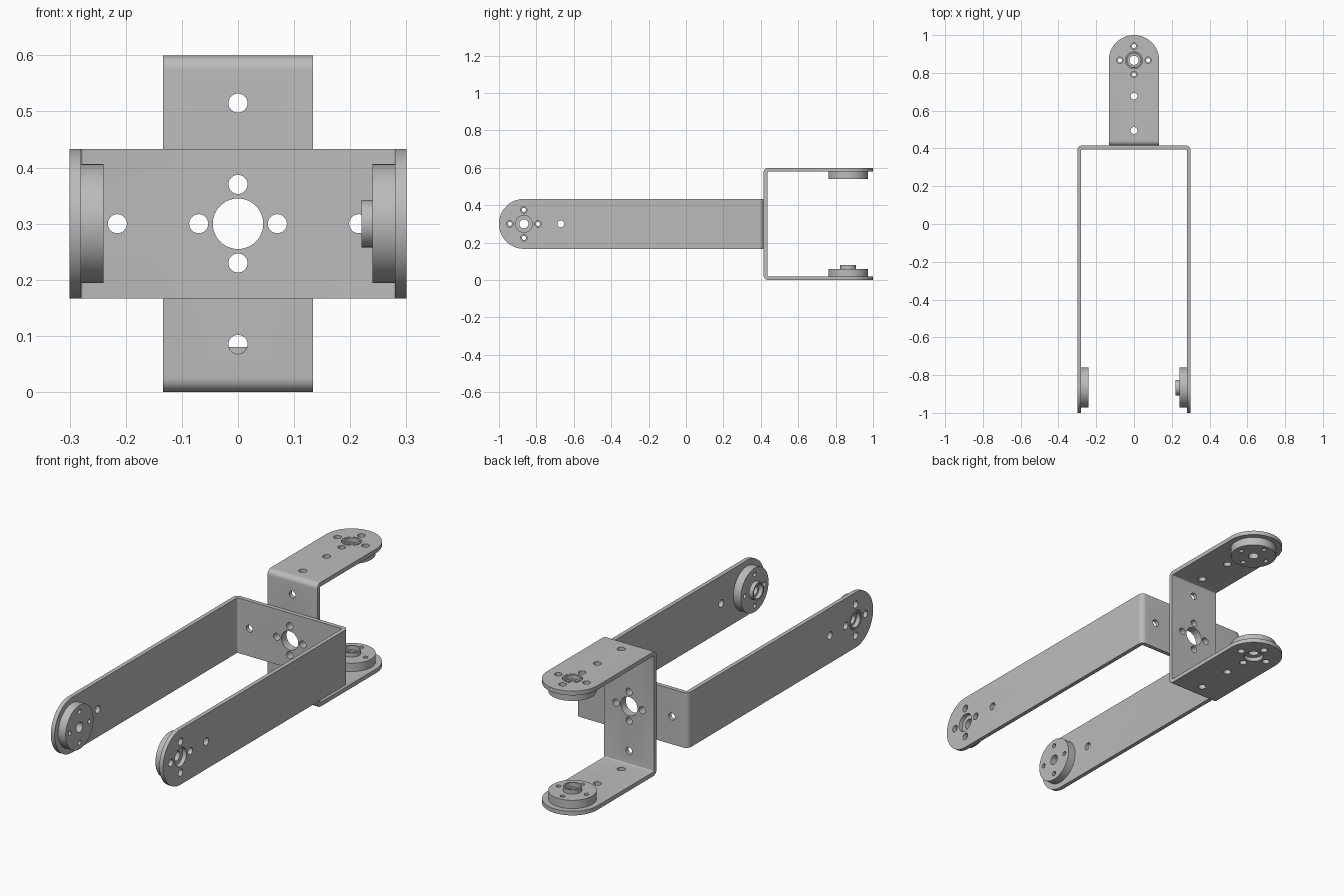
import bpy, bmesh, math
from mathutils import Matrix, Vector

cube = bpy.data.objects.get("Cube")
if cube:
    bpy.data.objects.remove(cube)

HALF_SPAN, THICK, HALF_W = 0.30, 0.02, 0.1333   # bracket span, sheet thickness, strip half width
SEAM_Y, MID_Z = 0.415, 0.30                     # where the two brackets meet

metal = bpy.data.materials.new("grey metal")
grey = (0.50, 0.50, 0.50, 1)
metal.diffuse_color = grey
metal.use_nodes = True
metal.node_tree.nodes["Principled BSDF"].inputs["Base Color"].default_value = grey


def make_object(name, bm):
    bmesh.ops.recalc_face_normals(bm, faces=bm.faces)
    mesh = bpy.data.meshes.new(name)
    bm.to_mesh(mesh)
    bm.free()
    obj = bpy.data.objects.new(name, mesh)
    bpy.context.collection.objects.link(obj)
    mesh.materials.append(metal)
    return obj


def prism(bm, points, offset):
    """Extrude a closed outline along the offset vector."""
    face = bm.faces.new([bm.verts.new(p) for p in points])
    ext = bmesh.ops.extrude_face_region(bm, geom=[face])
    verts = [g for g in ext["geom"] if isinstance(g, bmesh.types.BMVert)]
    bmesh.ops.translate(bm, verts=verts, vec=offset)


def drill(bm, centre, radius, axis, depth, segments=32):
    """Add one cylinder to a drill set."""
    rot = Vector((0, 0, 1)).rotation_difference(Vector(axis)).to_matrix().to_4x4()
    bmesh.ops.create_cone(bm, cap_ends=True, segments=segments, radius1=radius, radius2=radius,
                          depth=depth, matrix=Matrix.Translation(centre) @ rot)


def apply_boolean(obj, cutter, operation):
    mod = obj.modifiers.new("cut", "BOOLEAN")
    mod.operation, mod.solver, mod.object = operation, "EXACT", cutter
    bpy.context.view_layer.update()
    graph = bpy.context.evaluated_depsgraph_get()
    mesh = bpy.data.meshes.new_from_object(obj.evaluated_get(graph))
    obj.modifiers.clear()
    obj.data = mesh
    bpy.data.objects.remove(cutter)


def finish(obj, matrix):
    obj.data.transform(matrix)
    obj.data.shade_smooth()
    obj.data.set_sharp_from_angle(angle=math.radians(30))


def arc(cx, cy, r, a0, a1, n):
    return [(cx + r * math.cos(math.radians(a0 + (a1 - a0) * i / n)),
             cy + r * math.sin(math.radians(a0 + (a1 - a0) * i / n))) for i in range(n + 1)]


def ring(radius):
    return [(radius, 0), (-radius, 0), (0, radius), (0, -radius)]


def bracket(name, length, row, matrix):
    """Bent U strip: web on y = 0, arms running to y = -length."""
    s, t, r = HALF_SPAN, THICK, 0.025
    right = [(s, -length - 0.1)] + arc(s - r, -r, r, 0, 90, 8)
    inner = arc(s - r, -r, r - t, 90, 0, 4) + [(s - t, -length - 0.1)]
    outline = right + [(-x, y) for x, y in reversed(right)]
    outline += [(-x, y) for x, y in reversed(inner)] + inner
    bm = bmesh.new()
    prism(bm, [(x, y, -0.2) for x, y in outline], (0, 0, 0.4))
    obj = make_object(name, bm)

    # Trim to strip width with round arm ends
    pivot = -length + HALF_W
    bm = bmesh.new()
    ends = arc(pivot, 0, HALF_W, 90, 270, 40)
    prism(bm, [(-0.5, y, z) for y, z in ends + [(0.1, -HALF_W), (0.1, HALF_W)]], (1, 0, 0))
    apply_boolean(obj, make_object("trim_helper", bm), "INTERSECT")

    # Holes in the arms and the web
    bm = bmesh.new()
    for side in (-1, 1):
        x = side * (s - t / 2)
        drill(bm, (x, pivot, 0), 0.045, (1, 0, 0), 0.06, 48)
        for a, b in ring(0.075):
            drill(bm, (x, pivot + a, b), 0.017, (1, 0, 0), 0.06)
        for d in row:
            drill(bm, (x, pivot + d, 0), 0.018, (1, 0, 0), 0.06)
        drill(bm, (side * 0.215, -t / 2, 0), 0.017, (0, 1, 0), 0.06)
    drill(bm, (0, -t / 2, 0), 0.045, (0, 1, 0), 0.06, 48)
    for a, b in ring(0.07):
        drill(bm, (a, -t / 2, b), 0.017, (0, 1, 0), 0.06)
    apply_boolean(obj, make_object("drill_helper", bm), "DIFFERENCE")
    finish(obj, matrix)
    return pivot


def horn(name, matrix):
    """Round coupling disc with a hub, turned about z."""
    profile = [(0.024, 0), (0.106, 0), (0.106, 0.04), (0.042, 0.04),
               (0.042, 0.06), (0.035, 0.06), (0.035, 0.04), (0.024, 0.04)]
    bm = bmesh.new()
    verts = [bm.verts.new((r, 0, z)) for r, z in profile]
    edges = [bm.edges.new((verts[i], verts[(i + 1) % len(verts)])) for i in range(len(verts))]
    bmesh.ops.spin(bm, geom=verts + edges, cent=(0, 0, 0), axis=(0, 0, 1),
                   angle=math.tau, steps=64, use_merge=True)
    bmesh.ops.remove_doubles(bm, verts=bm.verts, dist=1e-5)
    obj = make_object(name, bm)
    bm = bmesh.new()
    for a, b in ring(0.075):
        drill(bm, (a, b, 0.02), 0.011, (0, 0, 1), 0.1, 24)
    apply_boolean(obj, make_object("drill_helper", bm), "DIFFERENCE")
    finish(obj, matrix)


# Long front fork with upright strip, short rear fork turned a quarter and facing back
front = Matrix.Translation((0, SEAM_Y, MID_Z))
turn = Matrix(((0, 0, -1), (0, -1, 0), (-1, 0, 0))).to_4x4()
rear = front @ turn

for label, length, row, place, sides in (
        ("front", 1.415, (0.197,), front, ("left", "right")),
        ("rear", 0.585, (0.19, 0.372), rear, ("lower", "upper"))):
    pivot = bracket(label + "_bracket", length, row, place)
    # Both hubs point the same way: one inward, one into the arm's hole
    aim = Matrix.Rotation(math.radians(-90), 4, "Y")
    for side, x in zip(sides, (HALF_SPAN - THICK, -HALF_SPAN + THICK + 0.04)):
        horn(f"{label}_{side}_coupling_disc", place @ Matrix.Translation((x, pivot, 0)) @ aim)
